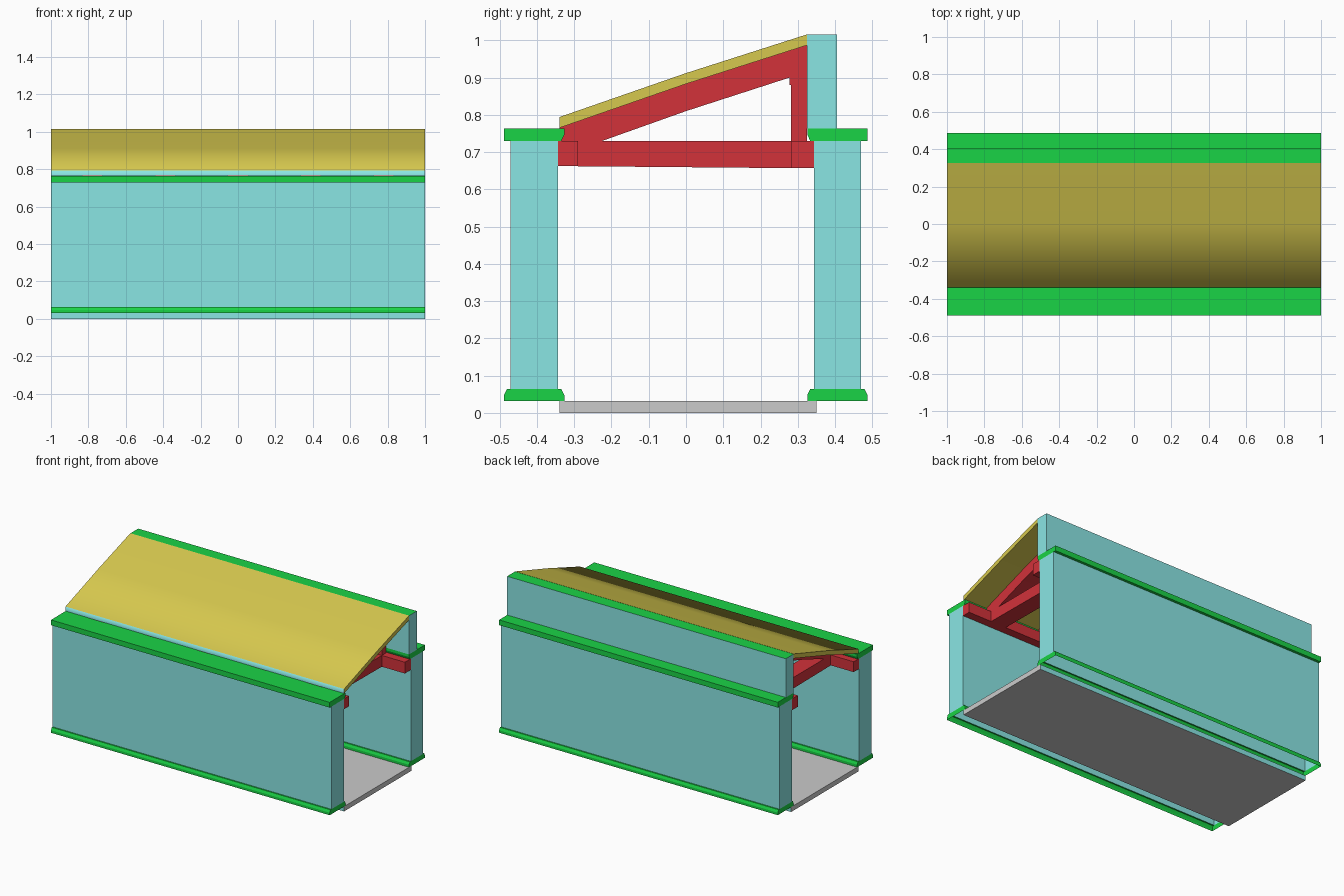
import bpy
import bmesh

cube = bpy.data.objects.get("Cube")
if cube:
    bpy.data.objects.remove(cube, do_unlink=True)


def material(name, rgb):
    linear = [((c / 255 + 0.055) / 1.055) ** 2.4 for c in rgb] + [1.0]
    mat = bpy.data.materials.new(name)
    mat.use_nodes = True
    mat.diffuse_color = linear
    mat.node_tree.nodes["Principled BSDF"].inputs["Base Color"].default_value = linear
    return mat


teal = material("teal_wall", (138, 230, 228))
green = material("green_trim", (26, 211, 70))
yellow = material("yellow_roof", (214, 200, 78))
red = material("red_timber", (210, 50, 58))
grey = material("grey_floor", (203, 203, 203))


def extrude(name, profile, mats, x0=-1.0, x1=1.0, rule=None, smooth=None, drop=None):
    """Extrude a (y, z) profile along x; rule picks second-colour faces, drop opens faces."""
    bm = bmesh.new()
    base = bm.faces.new([bm.verts.new((x0, y, z)) for y, z in profile])
    geom = bmesh.ops.extrude_face_region(bm, geom=[base])["geom"]
    moved = [v for v in geom if isinstance(v, bmesh.types.BMVert)]
    bmesh.ops.translate(bm, verts=moved, vec=(x1 - x0, 0, 0))
    bmesh.ops.recalc_face_normals(bm, faces=bm.faces)
    bm.normal_update()
    if drop:
        opened = [f for f in bm.faces if drop(f)]
        bmesh.ops.delete(bm, geom=opened, context="FACES_ONLY")
    for f in bm.faces:
        if rule and rule(f.normal):
            f.material_index = 1
        if smooth:
            f.smooth = smooth(f.normal)
    # Keep every border of the smooth area crisp
    for e in bm.edges:
        e.smooth = all(f.smooth for f in e.link_faces)
    mesh = bpy.data.meshes.new(name)
    bm.to_mesh(mesh)
    bm.free()
    for m in mats:
        mesh.materials.append(m)
    obj = bpy.data.objects.new(name, mesh)
    bpy.context.collection.objects.link(obj)
    return obj


def rect(y0, y1, z0, z1):
    return [(y0, z0), (y1, z0), (y1, z1), (y0, z1)]


# Floor slab with teal long edges
extrude("floor", rect(-0.34, 0.35, 0, 0.032), [grey, teal],
        rule=lambda n: abs(n.y) > 0.9)

# Hollow side walls, open underneath, with base and cap mouldings
base_half = [(0.081, 0.032), (0.081, 0.048), (0.073, 0.064), (0.0635, 0.064)]
for side, yc, inward in (("front", -0.4075, 1), ("back", 0.4065, -1)):
    extrude(side + "_wall", rect(yc - 0.0635, yc + 0.0635, 0.064, 0.73), [teal],
            drop=lambda f: f.normal.z < -0.9)
    ring = [(yc + y, z) for y, z in base_half]
    ring += [(yc - y, z) for y, z in reversed(base_half)]
    extrude(side + "_base_moulding", ring, [green],
            drop=lambda f: abs(f.normal.z) > 0.9
            and abs(f.calc_center_median().y - yc) < 0.03)
    cap = [(-0.081, 0.73), (0.073, 0.73), (0.081, 0.747), (0.081, 0.764), (-0.081, 0.764)]
    extrude(side + "_cap_moulding", [(yc + inward * y, z) for y, z in cap], [green])

# Raised rear wall with a green top
extrude("upper_wall", rect(0.325, 0.405, 0.764, 1.015), [teal, green],
        rule=lambda n: n.z > 0.9)

# Bent roof slab with a softly shaded top and a teal front edge
roof_line = [(-0.34, 0.765), (0, 0.883), (0.325, 0.987)]
roof_top = [(y, z + 0.029) for y, z in reversed(roof_line)]
extrude("roof", roof_line + roof_top, [yellow, teal],
        rule=lambda n: n.y < -0.9,
        smooth=lambda n: n.z > 0.5 or n.y < -0.9)

# Timber plates along the inner wall faces
extrude("front_wall_plate", rect(-0.345, -0.29, 0.663, 0.73), [red])
extrude("back_wall_plate", rect(0.282, 0.343, 0.657, 0.73), [red])

# Roof trusses: tie beam, post and rafter
rafter = roof_line + [(0.325, 0.88), (0.278, 0.88), (0.278, 0.90), (0, 0.81),
                      (-0.225, 0.73), (-0.34, 0.73)]
tie = [(-0.29, 0.662), (0.282, 0.657), (0.282, 0.73), (-0.29, 0.73)]
for i in range(5):
    x = -0.78 + 0.39 * i
    span = (x - 0.055, x + 0.055)
    extrude(f"truss_rafter_{i + 1}", rafter, [red], *span)
    extrude(f"truss_tie_{i + 1}", tie, [red], *span)
    extrude(f"truss_post_{i + 1}", rect(0.282, 0.325, 0.73, 0.88), [red], *span)
